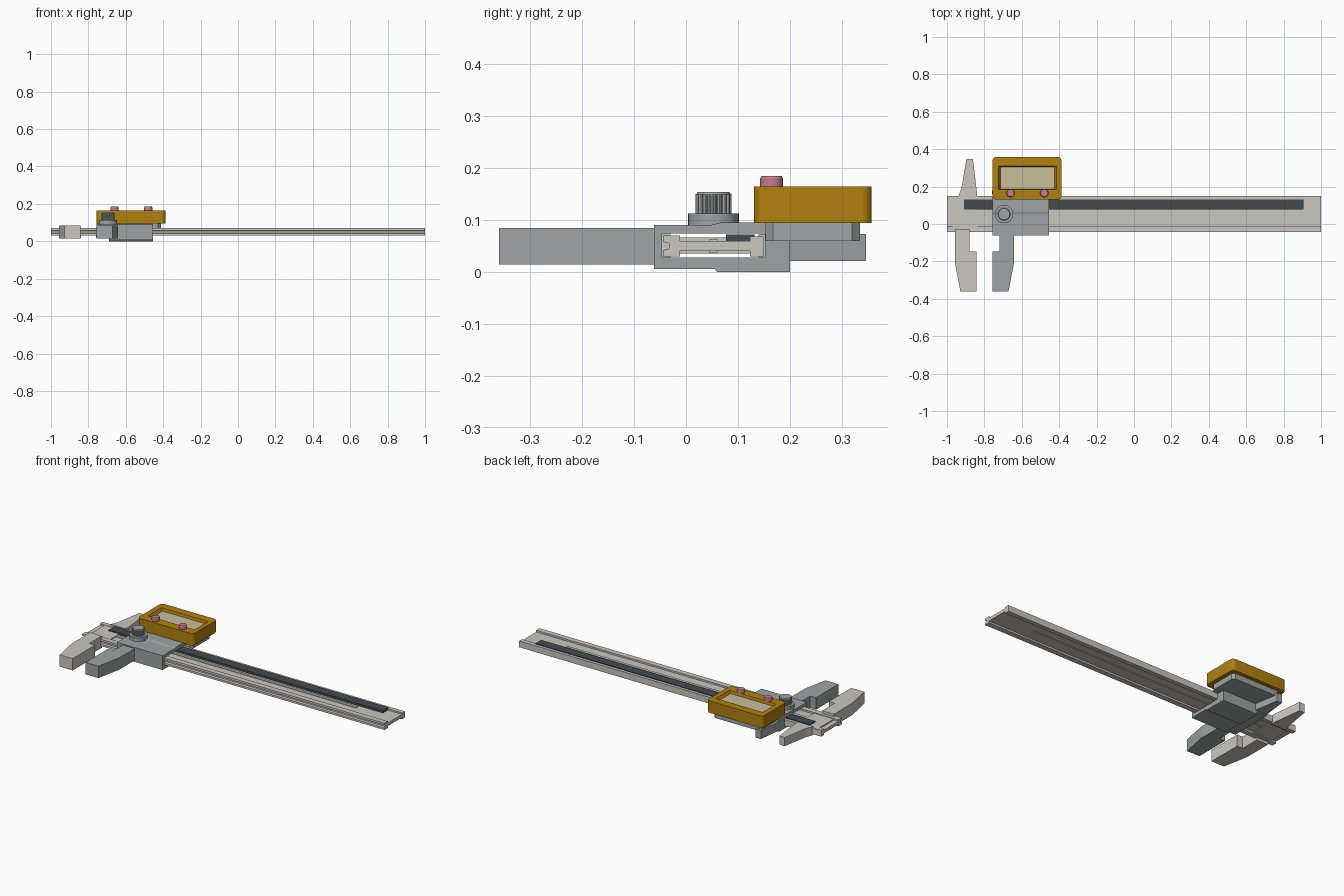
import bpy, bmesh, math

if "Cube" in bpy.data.objects:
    bpy.data.objects.remove(bpy.data.objects["Cube"])


def material(name, rgb):
    m = bpy.data.materials.new(name)
    m.diffuse_color = (*rgb, 1)
    m.use_nodes = True
    m.node_tree.nodes["Principled BSDF"].inputs["Base Color"].default_value = m.diffuse_color
    return m


STEEL = material("light steel", (0.58, 0.57, 0.52))
GREY = material("slider grey", (0.35, 0.37, 0.37))
GOLD = material("ochre case", (0.44, 0.22, 0.004))
DARK = material("dark scale", (0.055, 0.07, 0.08))
PINK = material("pink button", (0.57, 0.20, 0.29))
SCREEN = material("screen beige", (0.59, 0.51, 0.33))


def prism(name, pts, lo, hi, mat, axis="z", top_scale=1.0):
    """Extrude a polygon: xy points along z, or yz points along x."""
    bm = bmesh.new()
    n = len(pts)
    cx, cy = sum(p[0] for p in pts) / n, sum(p[1] for p in pts) / n
    rings = []
    for h, s in ((lo, 1.0), (hi, top_scale)):
        ring = []
        for a, b in pts:
            a, b = cx + (a - cx) * s, cy + (b - cy) * s
            ring.append(bm.verts.new((a, b, h) if axis == "z" else (h, a, b)))
        rings.append(ring)
    bm.faces.new(rings[0])
    bm.faces.new(rings[1])
    for i in range(n):
        j = (i + 1) % n
        bm.faces.new((rings[0][i], rings[0][j], rings[1][j], rings[1][i]))
    bmesh.ops.recalc_face_normals(bm, faces=bm.faces)
    me = bpy.data.meshes.new(name)
    bm.to_mesh(me)
    bm.free()
    ob = bpy.data.objects.new(name, me)
    bpy.context.collection.objects.link(ob)
    if mat:
        me.materials.append(mat)
    return ob


def rect(x0, x1, y0, y1):
    return [(x0, y0), (x1, y0), (x1, y1), (x0, y1)]


def box(name, x0, x1, y0, y1, z0, z1, mat):
    return prism(name, rect(x0, x1, y0, y1), z0, z1, mat)


def rounded(x0, x1, y0, y1, r, seg=5):
    pts = []
    for k, (cx, cy) in enumerate(((x1 - r, y1 - r), (x0 + r, y1 - r),
                                  (x0 + r, y0 + r), (x1 - r, y0 + r))):
        for i in range(seg + 1):
            a = (k + i / seg) * math.pi / 2
            pts.append((cx + r * math.cos(a), cy + r * math.sin(a)))
    return pts


def circle(cx, cy, r, n=32, r2=None):
    """Circle, or a fluted outline when r2 is given."""
    out = []
    for i in range(n):
        rr = r2 if r2 and i % 4 >= 2 else r
        a = 2 * math.pi * i / n
        out.append((cx + rr * math.cos(a), cy + rr * math.sin(a)))
    return out


def activate(ob):
    bpy.ops.object.select_all(action="DESELECT")
    ob.select_set(True)
    bpy.context.view_layer.objects.active = ob


def cut(ob, cutter):
    mod = ob.modifiers.new("cut", "BOOLEAN")
    mod.operation, mod.object, mod.solver = "DIFFERENCE", cutter, "EXACT"
    activate(ob)
    bpy.ops.object.modifier_apply(modifier=mod.name)
    bpy.data.objects.remove(cutter)


def smooth(ob):
    activate(ob)
    bpy.ops.object.shade_smooth_by_angle(angle=math.radians(30))


# Beam: thin web, rear rail, grooved front rail
prism("beam", [
    (-0.044, 0.030), (-0.012, 0.030), (-0.012, 0.041), (0.123, 0.041),
    (0.123, 0.030), (0.149, 0.030), (0.149, 0.068), (0.123, 0.068),
    (0.123, 0.060), (-0.012, 0.060), (-0.012, 0.070), (-0.044, 0.070),
    (-0.044, 0.058), (-0.032, 0.055), (-0.032, 0.045), (-0.044, 0.042),
], -1, 1, STEEL, axis="x")
box("center_rib", -0.84, 0.75, 0.045, 0.061, 0.037, 0.064, STEEL)
box("end_plate", -0.97, -0.84, -0.014, 0.125, 0.036, 0.066, STEEL)
box("scale_strip", -0.91, 0.905, 0.077, 0.132, 0.059, 0.072, DARK)

# Jaws: the fixed pair, mirrored about x = -0.80 for the moving pair
LOWER = [(-0.958, -0.03), (-0.88, -0.03), (-0.88, -0.147), (-0.842, -0.147),
         (-0.842, -0.36), (-0.928, -0.36), (-0.958, -0.205)]
UPPER = [(-0.942, 0.14), (-0.84, 0.14), (-0.84, 0.17), (-0.861, 0.347),
         (-0.896, 0.347), (-0.923, 0.19)]


def mirrored(pts):
    return [(-1.599 - x, y) for x, y in pts]


prism("fixed_lower_jaw", LOWER, 0.014, 0.085, STEEL)
prism("fixed_upper_jaw", UPPER, 0.021, 0.073, STEEL)
prism("moving_lower_jaw", [(x, min(y, -0.05)) for x, y in mirrored(LOWER)],
      0.014, 0.085, GREY)
prism("moving_upper_jaw", [(x, max(y, 0.16)) for x, y in mirrored(UPPER)],
      0.021, 0.073, GREY)

# Slider body with a slot for the beam, and its bottom cover
slider = prism("slider_body", [
    (-0.062, 0.014), (0.2, 0.014), (0.2, 0.095), (0.065, 0.095),
    (0.05, 0.091), (-0.062, 0.091)], -0.757, -0.455, GREY, axis="x")
cut(slider, box("slot_cutter", -0.8, -0.4, -0.046, 0.152, 0.028, 0.074, None))
prism("slider_bottom_cover", [
    (-0.062, 0.006), (0.055, 0.006), (0.06, 0.0), (0.2, 0.0),
    (0.2, 0.014), (-0.062, 0.014)], -0.69, -0.455, GREY, axis="x")

# Display: base, case with sloped recess, screen
prism("display_base", rounded(-0.735, -0.412, 0.153, 0.335, 0.015, 1),
      0.06, 0.095, GREY)
case = prism("display_case", rounded(-0.757, -0.388, 0.131, 0.358, 0.02),
             0.094, 0.165, GOLD)
cut(case, prism("recess_cutter", rect(-0.714, -0.426, 0.188, 0.306),
                0.147, 0.169, None, top_scale=1.09))
smooth(case)
box("screen", -0.714, -0.426, 0.188, 0.306, 0.146, 0.149, SCREEN)

# Buttons with a bevelled cap
for i, x in enumerate((-0.66, -0.48), 1):
    smooth(prism(f"button_{i}", circle(x, 0.165, 0.022), 0.16, 0.18, PINK))
    smooth(prism(f"button_cap_{i}", circle(x, 0.165, 0.022), 0.18, 0.185,
                 PINK, top_scale=0.88))

# Locking screw: collar and fluted knob
smooth(prism("screw_collar", circle(-0.695, 0.053, 0.049), 0.088, 0.113, GREY))
prism("screw_knob", circle(-0.695, 0.053, 0.035, 72, 0.031), 0.112, 0.15, GREY)
smooth(prism("screw_cap", circle(-0.695, 0.053, 0.034), 0.149, 0.154, GREY,
             top_scale=0.9))
